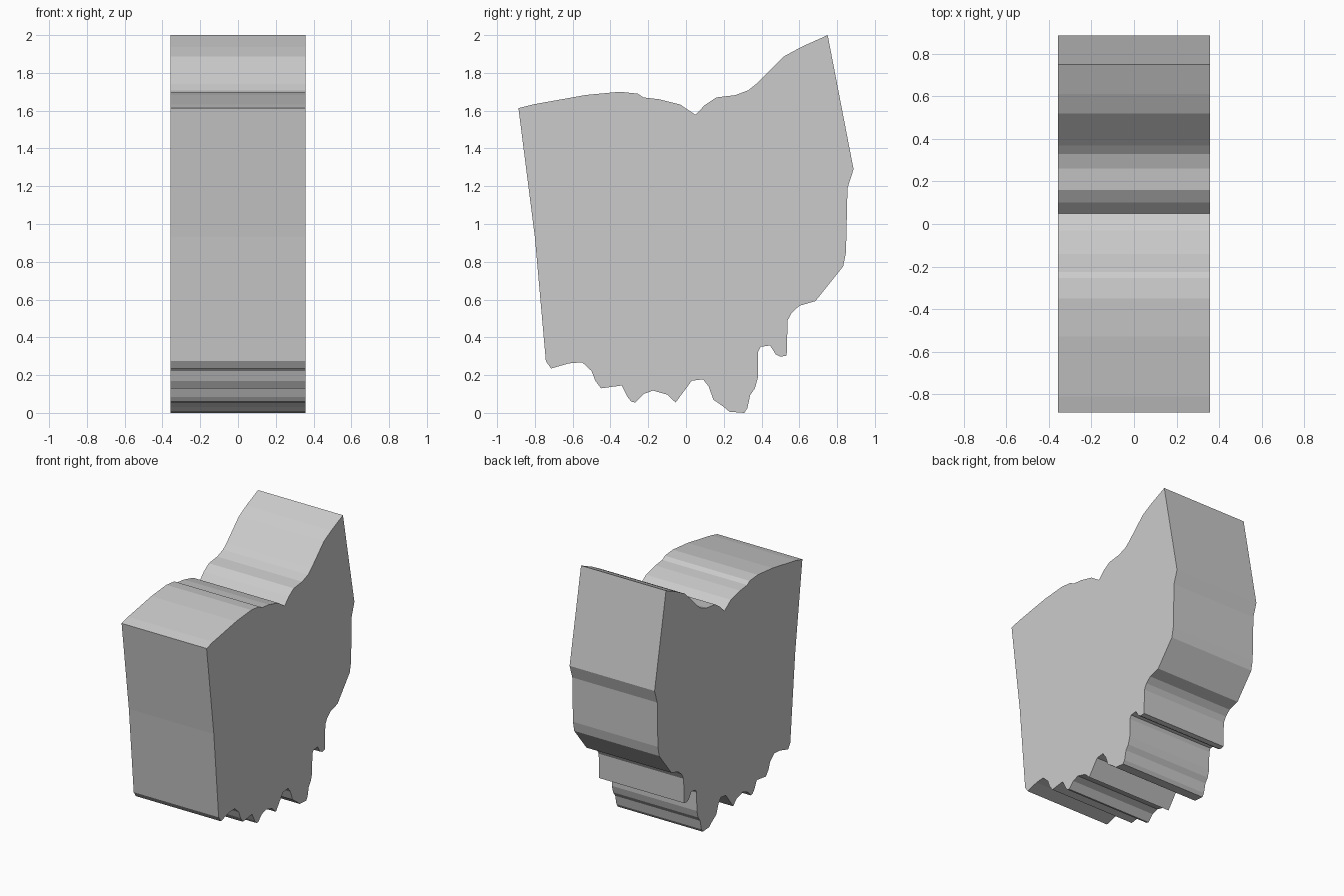
import bpy, bmesh

HALF_WIDTH = 0.357

# Outline in the side view, as (y, z)
top_edge = [(-0.887, 1.613), (-0.81, 1.633), (-0.53, 1.683), (-0.35, 1.70), (-0.255, 1.69),
            (-0.225, 1.67), (-0.14, 1.66), (-0.03, 1.632), (0.05, 1.578), (0.10, 1.63),
            (0.16, 1.67), (0.26, 1.682), (0.33, 1.708), (0.37, 1.74), (0.52, 1.888),
            (0.61, 1.937), (0.75, 2.0)]
back_edge = [(0.887, 1.29), (0.855, 1.19), (0.847, 0.85), (0.832, 0.775), (0.685, 0.592),
             (0.60, 0.567), (0.56, 0.53), (0.538, 0.49), (0.533, 0.303), (0.50, 0.298),
             (0.475, 0.31), (0.445, 0.357), (0.395, 0.35), (0.382, 0.325), (0.38, 0.185),
             (0.365, 0.13), (0.34, 0.095), (0.325, 0.025), (0.308, 0.0)]
bottom_edge = [(0.23, 0.006), (0.20, 0.032), (0.145, 0.07), (0.12, 0.14), (0.09, 0.178),
               (0.03, 0.17), (-0.055, 0.055), (-0.10, 0.097), (-0.175, 0.118), (-0.225, 0.10),
               (-0.27, 0.055), (-0.29, 0.06), (-0.31, 0.085), (-0.34, 0.145), (-0.45, 0.13),
               (-0.48, 0.17), (-0.50, 0.222), (-0.55, 0.268), (-0.62, 0.262), (-0.715, 0.235),
               (-0.742, 0.275)]
front_edge = [(-0.80, 0.93)]
outline = top_edge + back_edge + bottom_edge + front_edge

# Extrude the outline sideways into a solid block
bm = bmesh.new()
face = bm.faces.new([bm.verts.new((-HALF_WIDTH, y, z)) for y, z in outline])
ext = bmesh.ops.extrude_face_region(bm, geom=[face], use_keep_orig=True)
moved = [g for g in ext["geom"] if isinstance(g, bmesh.types.BMVert)]
bmesh.ops.translate(bm, verts=moved, vec=(2 * HALF_WIDTH, 0, 0))
bmesh.ops.recalc_face_normals(bm, faces=bm.faces[:])

mesh = bpy.data.meshes.new("outline_block")
bm.to_mesh(mesh)
bm.free()
block = bpy.data.objects.new("outline_block", mesh)
bpy.context.collection.objects.link(block)
